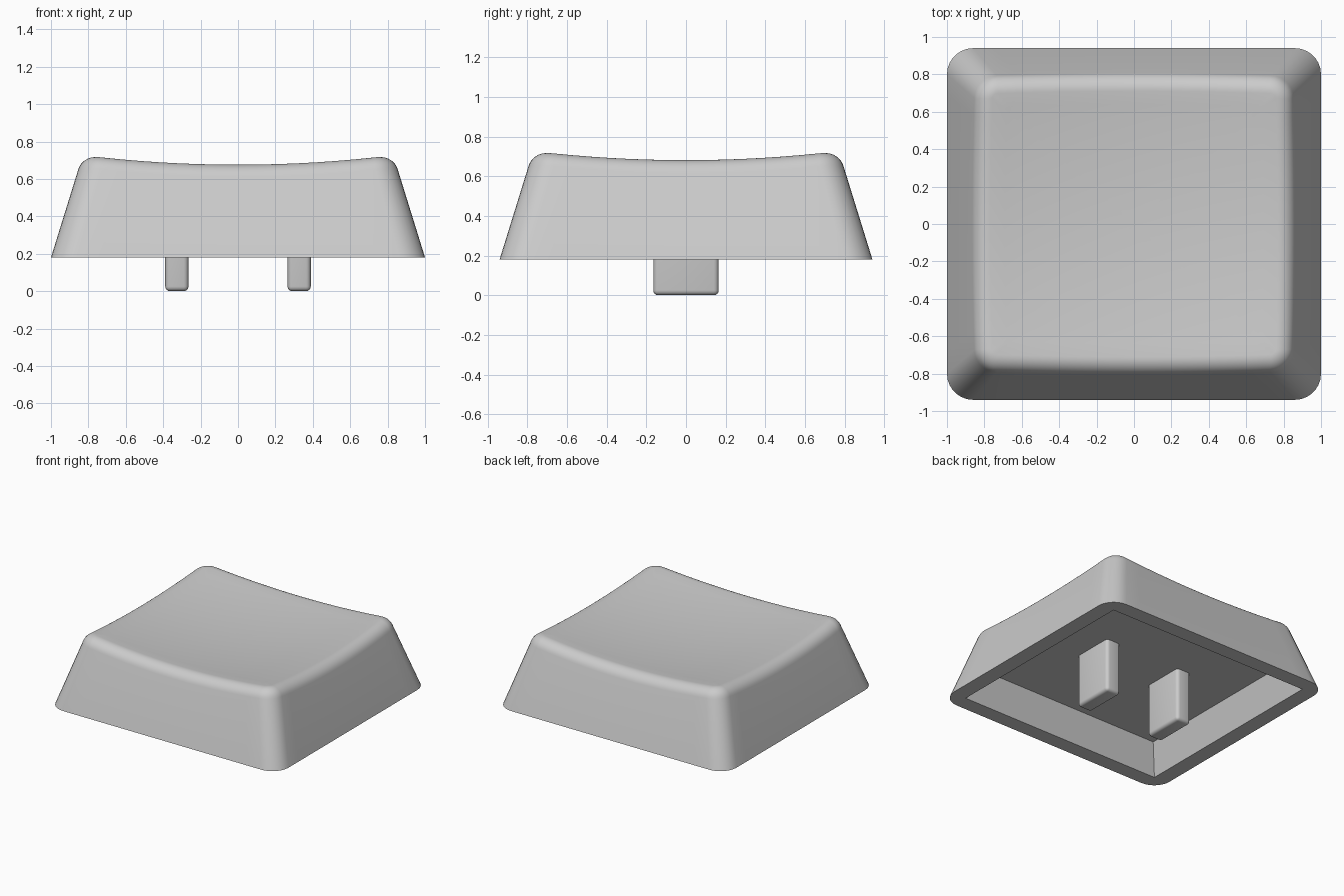
import bpy, bmesh, math

if "Cube" in bpy.data.objects:
    bpy.data.objects.remove(bpy.data.objects["Cube"])

HX, HY, Z0 = 1.0, 0.94, 0.18      # half footprint and base height
SLOPE, R = 0.31, 0.09             # wall lean and top edge fillet radius
LEAN = math.atan(SLOPE)

grey = bpy.data.materials.new("light grey plastic")
grey.diffuse_color = (0.6, 0.6, 0.6, 1)
grey.use_nodes = True
grey.node_tree.nodes["Principled BSDF"].inputs["Base Color"].default_value = grey.diffuse_color


def dish(x, y):
    """Height of the concave top."""
    return 0.635 + 0.045 * (x / 0.77) ** 2 + 0.04 * (y / 0.71) ** 2


def corner_radius(s):
    return max(0.02, 0.14 - 0.13 * min(s, 0.15) - max(0, s - 0.15))


# Perimeter parameters: (corner signs, arc angle) or a fraction along an edge
EDGE, ARC = 14, 7
CORNERS = [(1, 1), (-1, 1), (-1, -1), (1, -1)]
PARAMS = []
for i in range(4):
    PARAMS += [(i, math.pi / 2 * (i + k / ARC), 0) for k in range(ARC + 1)]
    PARAMS += [(i, math.pi / 2 * (i + 1), k / EDGE) for k in range(1, EDGE)]


def outline(param, s):
    """Point on the rounded rectangle inset by s."""
    i, a, f = param
    r = corner_radius(s)
    cx, cy = HX - s - r, HY - s - r
    (ax, ay), (bx, by) = CORNERS[i], CORNERS[(i + 1) % 4]
    return (cx * (ax + (bx - ax) * f) + r * math.cos(a),
            cy * (ay + (by - ay) * f) + r * math.sin(a))


def fillet_point(param, phi):
    """Point on the rounded top edge, which follows the dish."""
    s = 0.23
    for _ in range(4):
        zc = dish(*outline(param, s)) - R
        s = SLOPE * (zc - Z0) + R / math.cos(LEAN)
    x, y = outline(param, s - R * math.cos(phi))
    return x, y, zc + R * math.sin(phi)


def clamp(v, m):
    return max(-m, min(m, v))


# Keycap shell: ceiling, cavity wall, rim, outer wall, fillet, dish
rings = []
for inset, z in ((0.07, 0.415), (0, Z0)):
    kx, ky = (0.878 - inset) / 0.878, (0.82 - inset) / 0.82
    ring = []
    for p in PARAMS:
        x, y = outline(p, 0)
        ring.append((clamp(x, 0.878) * kx, clamp(y, 0.82) * ky, z))
    rings.append(ring)
rings.append([(*outline(p, 0), Z0) for p in PARAMS])
END = math.radians(96)
for k in range(9):
    phi = LEAN + (END - LEAN) * k / 8
    rings.append([fillet_point(p, phi) for p in PARAMS])
top_edge = rings[-1]
for k in range(9, 0, -1):
    t = k / 10
    rings.append([(x * t, y * t, dish(x * t, y * t)) for x, y, _ in top_edge])

bm = bmesh.new()
loops = [[bm.verts.new(c) for c in ring] for ring in rings]
n = len(PARAMS)
for a, b in zip(loops, loops[1:]):
    for j in range(n):
        bm.faces.new((a[j], a[(j + 1) % n], b[(j + 1) % n], b[j]))
bm.faces.new(loops[0])
centre = bm.verts.new((0, 0, dish(0, 0)))
for j in range(n):
    bm.faces.new((loops[-1][j], loops[-1][(j + 1) % n], centre))
bmesh.ops.remove_doubles(bm, verts=bm.verts, dist=0.0005)
bmesh.ops.recalc_face_normals(bm, faces=bm.faces)


def finish(bm, name):
    me = bpy.data.meshes.new(name)
    bm.to_mesh(me)
    bm.free()
    me.materials.append(grey)
    ob = bpy.data.objects.new(name, me)
    bpy.context.collection.objects.link(ob)
    bpy.ops.object.select_all(action='DESELECT')
    ob.select_set(True)
    bpy.context.view_layer.objects.active = ob
    bpy.ops.object.shade_smooth_by_angle(angle=math.radians(35))


finish(bm, "keycap_shell")

# Two rounded mounting prongs hanging from the ceiling
for side, name in ((-1, "prong_left"), (1, "prong_right")):
    bm = bmesh.new()
    bmesh.ops.create_cube(bm, size=1)
    for v in bm.verts:
        v.co = (side * 0.327 + v.co.x * 0.124, v.co.y * 0.33, (v.co.z + 0.5) * 0.43)
    edges = [e for e in bm.edges if min(v.co.z for v in e.verts) < 0.1]
    bmesh.ops.bevel(bm, geom=edges, offset=0.025, segments=4,
                    profile=0.5, affect='EDGES')
    finish(bm, name)
